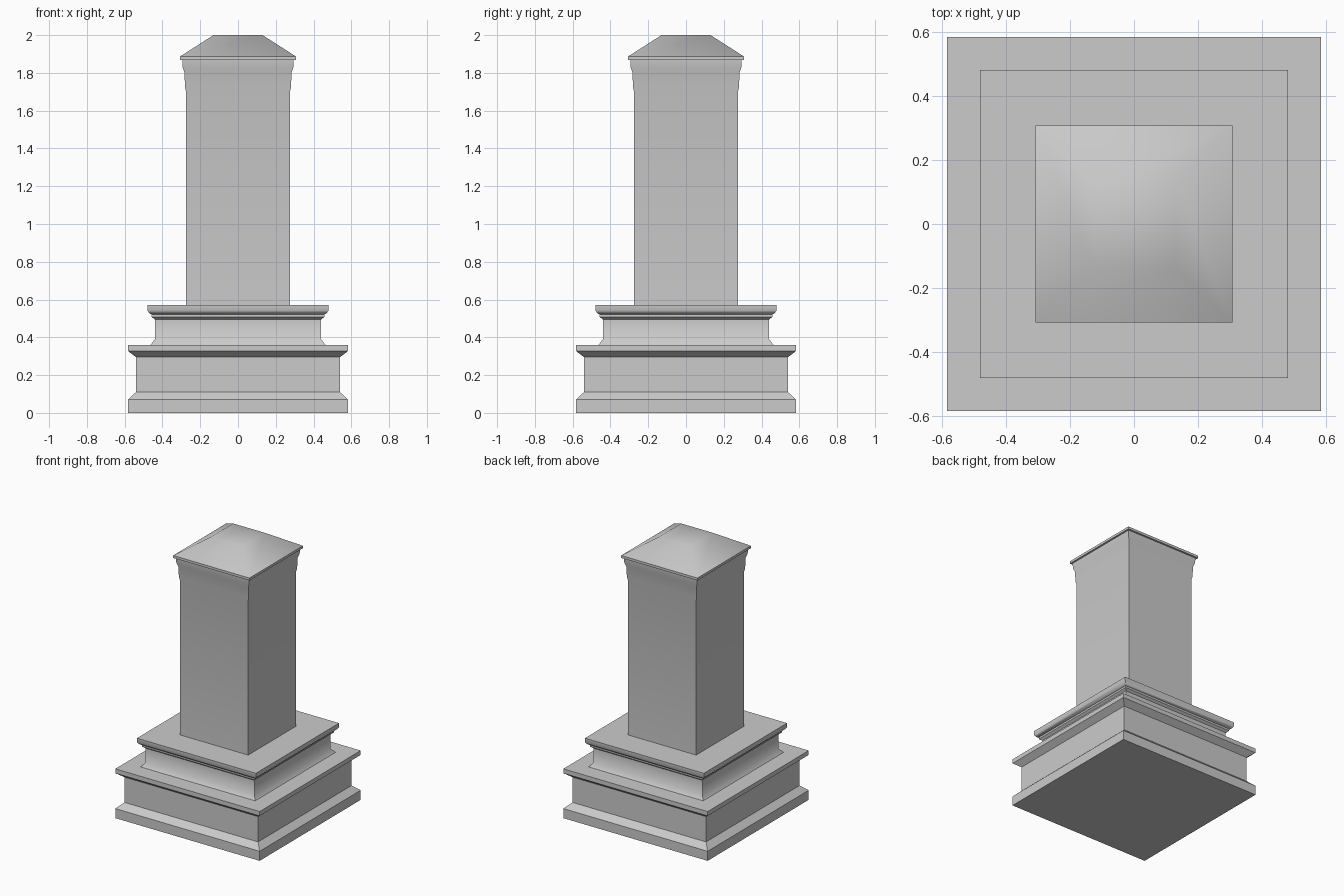
import bpy, bmesh, math

if "Cube" in bpy.data.objects:
    bpy.data.objects.remove(bpy.data.objects["Cube"])

stone = bpy.data.materials.new("grey_stone")
stone.diffuse_color = (0.6, 0.6, 0.6, 1)
stone.use_nodes = True
stone.node_tree.nodes["Principled BSDF"].inputs["Base Color"].default_value = stone.diffuse_color


def square_profile(name, profile, angle):
    """Stack square rings of (half width, height) into one closed solid."""
    bm = bmesh.new()
    rings = [[bm.verts.new((sx * w, sy * w, z))
              for sx, sy in ((-1, -1), (1, -1), (1, 1), (-1, 1))]
             for w, z in profile]
    for low, high in zip(rings, rings[1:]):
        for i in range(4):
            j = (i + 1) % 4
            bm.faces.new((low[i], low[j], high[j], high[i]))
    bm.faces.new(rings[0][::-1])
    bm.faces.new(rings[-1])
    mesh = bpy.data.meshes.new(name)
    bm.to_mesh(mesh)
    bm.free()
    mesh.materials.append(stone)
    obj = bpy.data.objects.new(name, mesh)
    bpy.context.collection.objects.link(obj)
    bpy.ops.object.select_all(action='DESELECT')
    obj.select_set(True)
    bpy.context.view_layer.objects.active = obj
    bpy.ops.object.shade_smooth_by_angle(angle=math.radians(angle))
    return obj


# Wide base with a chamfered foot and projecting top slab
square_profile("lower_plinth", [
    (0.583, 0), (0.583, 0.07), (0.54, 0.11), (0.54, 0.295),
    (0.583, 0.328), (0.583, 0.36)], 30)

# Second step with flared foot and moulded cornice
square_profile("upper_plinth", [
    (0.463, 0.36), (0.44, 0.39), (0.44, 0.495), (0.457, 0.508),
    (0.457, 0.522), (0.468, 0.526), (0.48, 0.542), (0.48, 0.572)], 42)

# Tall shaft, swelling slightly into a collar
square_profile("shaft", [
    (0.275, 0.572), (0.275, 1.70), (0.281, 1.725), (0.283, 1.80),
    (0.293, 1.83), (0.295, 1.87)], 42)

# Overhanging cap with sloped sides and a flat top
square_profile("cap", [
    (0.308, 1.868), (0.308, 1.886), (0.13, 2.0)], 50)
